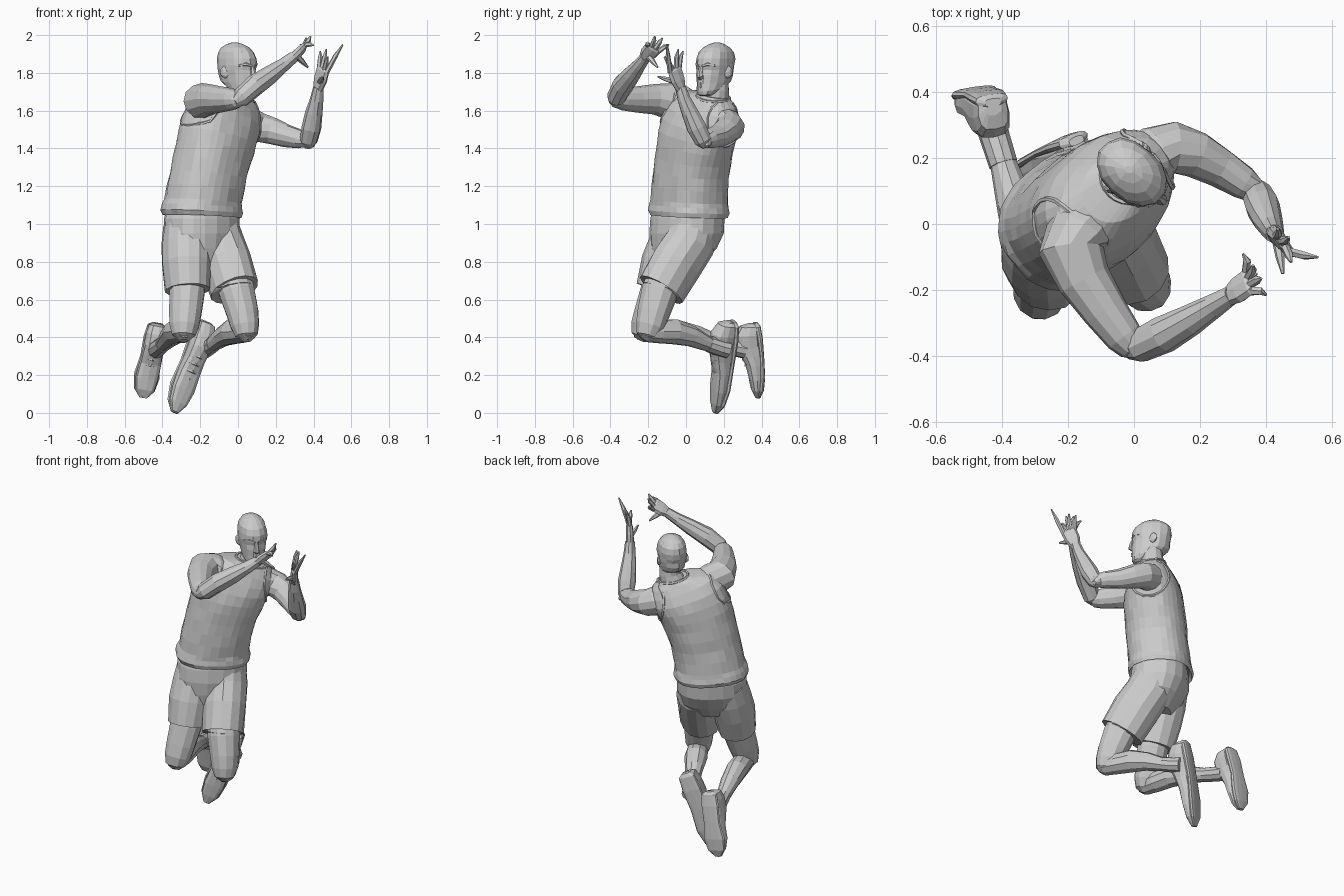
import bpy, bmesh, math, random
from mathutils import Vector as V

random.seed(4)
LAT = V((.74, .67, 0)).normalized()      # towards the figure's left side
FWD = V((.67, -.74, 0)).normalized()     # chest direction
UP = V((0, 0, 1))


def loft(name, rings, sides=10, noise=0.0):
    """Skin rings (centre, axis A, axis B, roundness power), with closed ends."""
    bm = bmesh.new()
    loops = []
    for c, a, b, p in rings:
        loop = []
        for i in range(sides):
            t = 2 * math.pi * i / sides
            ct, st = math.cos(t), math.sin(t)
            q = c + a * math.copysign(abs(ct) ** p, ct) + b * math.copysign(abs(st) ** p, st)
            q += (q - c).normalized() * random.uniform(-noise, noise)
            loop.append(bm.verts.new(q))
        loops.append(loop)
    for r, s in zip(loops, loops[1:]):
        for i in range(sides):
            j = (i + 1) % sides
            bm.faces.new((r[i], r[j], s[j], s[i]))
    bm.faces.new(loops[0][::-1])
    bm.faces.new(loops[-1])
    bmesh.ops.recalc_face_normals(bm, faces=bm.faces)
    me = bpy.data.meshes.new(name)
    bm.to_mesh(me)
    bm.free()
    ob = bpy.data.objects.new(name, me)
    bpy.context.collection.objects.link(ob)
    return ob


def tube(name, pts, sides=10, ref=LAT, noise=0.0, deep=1.0):
    """Limb through (x, y, z, radius) points; deep stretches it across ref."""
    ps = [V(p[:3]) for p in pts]
    rings = []
    for i, p in enumerate(pts):
        t = (ps[min(i + 1, len(ps) - 1)] - ps[max(i - 1, 0)]).normalized()
        a = (ref - t * ref.dot(t)).normalized()
        rings.append((ps[i], a * p[3], t.cross(a) * p[3] * deep, 1))
    return loft(name, rings, sides, noise)


def body_rings(rows):
    """Rows: x, y, z, half width, half depth, sideways slope."""
    return [(V((x, y, z)), (LAT - UP * s) * a, FWD * b, .87) for x, y, z, a, b, s in rows]


# Sleeveless top with a loose hem
tank = loft("tank_top", body_rings([
    (-.192, .016, 1.065, .19, .165, .05), (-.192, .016, 1.04, .212, .183, .05),
    (-.192, .016, 1.065, .222, .192, .05), (-.19, .016, 1.095, .217, .187, .06),
    (-.184, .018, 1.12, .208, .183, .07), (-.172, .02, 1.19, .206, .182, .1),
    (-.157, .026, 1.26, .204, .18, .12), (-.142, .036, 1.33, .206, .18, .15),
    (-.122, .047, 1.40, .21, .179, .19), (-.108, .058, 1.46, .213, .177, .23),
    (-.09, .075, 1.52, .214, .17, .27), (-.072, .095, 1.575, .212, .153, .32),
    (-.05, .113, 1.625, .192, .125, .36), (-.028, .133, 1.66, .145, .1, .34),
    (-.012, .147, 1.68, .085, .08, .2)]), 32, .003)


# Armhole trims and collar, laid on the cloth
def trim(name, c, a, b, r=.008, n=24):
    pts = []
    for i in range(n + 1):
        p = c + a * math.cos(2 * math.pi * i / n) + b * math.sin(2 * math.pi * i / n)
        pts.append((*tank.closest_point_on_mesh(p)[1], r))
    tube(name, pts, 5, a.cross(b).normalized())


for side, s in (("right", -1), ("left", 1)):
    c = V((-.07, .093, 1.56)) + (LAT - UP * .32) * .16 * s
    trim(side + "_armhole_trim", c, FWD * .12, UP * .11 + LAT * (-.03 * s))
trim("collar_trim", V((-.01, .148, 1.672)), (LAT - UP * .25) * .088, FWD * .085 - UP * .02)

# Shorts: seat and two legs
loft("shorts_seat", body_rings([
    (-.192, .012, 1.09, .185, .162, 0), (-.192, .01, 1.03, .206, .172, 0),
    (-.192, .004, .95, .208, .17, 0), (-.185, -.012, .87, .19, .145, 0),
    (-.172, -.035, .79, .12, .11, 0)]), 18, .003)
SHORTS = {
    "right": [(-.275, -.03, 1.0, .112), (-.274, -.065, .9, .124), (-.272, -.105, .79, .124),
              (-.268, -.148, .65, .113), (-.268, -.146, .657, .095)],
    "left": [(-.115, .05, 1.0, .112), (-.1, .02, .9, .126), (-.06, -.05, .79, .129),
             (-.018, -.13, .65, .122), (-.019, -.128, .657, .1)]}
for side, pts in SHORTS.items():
    tube(side + "_shorts_leg", pts, 14, LAT, .004, 1.12)

# Legs: thigh and folded shin
LEGS = {
    "right": ([(-.268, -.125, .72, .09), (-.27, -.15, .64, .094), (-.278, -.19, .53, .087),
               (-.284, -.213, .46, .079), (-.287, -.23, .41, .062), (-.287, -.233, .385, .025)],
              [(-.284, -.27, .435, .035), (-.286, -.23, .43, .056), (-.3, -.15, .43, .062),
               (-.33, -.05, .43, .066), (-.36, .06, .405, .056), (-.395, .18, .365, .04),
               (-.42, .26, .345, .037), (-.435, .31, .335, .04)]),
    "left": ([(-.025, -.11, .72, .095), (-.005, -.14, .64, .097), (.025, -.172, .53, .087),
              (.038, -.19, .46, .078), (.044, -.205, .41, .06), (.046, -.207, .385, .025)],
             [(.065, -.24, .435, .035), (.05, -.207, .43, .056), (.02, -.145, .43, .062),
              (-.03, -.06, .43, .068), (-.08, .03, .405, .056), (-.13, .12, .365, .041),
              (-.16, .18, .345, .038), (-.18, .22, .335, .04)])}
for side, (thigh, shin) in LEGS.items():
    tube(side + "_thigh", thigh, 12, LAT, .002)
    tube(side + "_shin", shin, 10, LAT, .002)
    tube(side + "_sock", [(*p[:3], r) for p, r in zip(shin[-3:], (.044, .046, .048))], 10)

# Shoes: toes hang down, soles face backwards
SHOES = {"right": (V((-.43, .39, .475)), V((-.505, .405, .085)), V((-.15, 1, 0))),
         "left": (V((-.185, .272, .48)), V((-.345, .178, .005)), V((-.4, .9, 0)))}
for side, (heel, toe, n) in SHOES.items():
    ax = toe - heel
    n = (n - ax * n.dot(ax) / ax.length_squared).normalized()
    w = ax.cross(n).normalized()

    def sole_at(t):
        return heel + ax * t + n * (.018 * math.sin(math.pi * t))

    def section(t, hw, h0, h1):
        return (sole_at(t) - n * (h0 + h1) / 2, w * hw, n * (h1 - h0) / 2, .7)

    loft(side + "_shoe_upper", [section(*r) for r in (
        (0, .026, .02, .06), (.03, .045, .01, .105), (.14, .056, .01, .138), (.3, .056, .01, .145),
        (.42, .056, .01, .125), (.55, .058, .01, .1), (.75, .062, .01, .082),
        (.9, .052, .01, .062), (1, .022, .015, .04))], 12, .003)
    loft(side + "_shoe_sole", [section(*r) for r in (
        (-.01, .025, .01, .035), (.03, .05, 0, .035), (.2, .057, 0, .035), (.45, .054, .004, .032),
        (.72, .07, 0, .032), (.9, .057, 0, .032), (1.01, .02, .012, .034))], 12)
    for k in range(4):      # laces across the instep
        c = sole_at(.4 + .08 * k) - n * (.127 - .013 * k)
        low = n * .014
        tube(f"{side}_lace_{k + 1}", [(*(c - w * .036 + low), .006), (*c, .007), (*(c + w * .036 + low), .006)], 5, n)

# Arms: upper arm, forearm
ARMS = {
    "right": ([(-.12, .03, 1.61, .08), (-.165, -.02, 1.63, .102), (-.19, -.08, 1.65, .098),
               (-.15, -.17, 1.662, .08), (-.09, -.26, 1.66, .07), (-.03, -.34, 1.66, .059),
               (.0, -.375, 1.66, .045), (.01, -.395, 1.66, .02)],
              [(-.02, -.385, 1.645, .025), (.015, -.37, 1.67, .052), (.09, -.335, 1.735, .057),
               (.17, -.29, 1.79, .048), (.24, -.248, 1.84, .036), (.295, -.215, 1.885, .029)]),
    "left": ([(.02, .17, 1.55, .075), (.07, .215, 1.525, .086), (.12, .232, 1.51, .08),
              (.19, .21, 1.49, .07), (.26, .17, 1.465, .06), (.33, .125, 1.45, .051),
              (.37, .1, 1.44, .04), (.4, .112, 1.41, .01)],
             [(.37, .105, 1.405, .02), (.373, .09, 1.44, .047), (.388, .055, 1.51, .053),
              (.402, .02, 1.59, .045), (.415, -.01, 1.66, .036), (.425, -.03, 1.725, .028)])}
for side, (upper, fore) in ARMS.items():
    tube(side + "_upper_arm", upper, 12, UP if side == "right" else FWD, .002)
    tube(side + "_forearm", fore, 10, LAT, .002)

# Hands: flat palm, spread fingers
HANDS = {
    "right": (V((.29, -.218, 1.88)), V((.345, -.175, 1.93)), V((.1, .7, -.1)),
              [(.4, -.215, 1.945), (.385, -.165, 1.995), (.36, -.125, 1.985), (.33, -.09, 1.95)], (.37, -.15, 1.83)),
    "left": (V((.425, -.03, 1.72)), V((.45, -.06, 1.815)), V((.5, -.6, 0)),
             [(.435, -.015, 1.915), (.468, -.04, 1.925), (.555, -.1, 1.95), (.475, -.115, 1.885)], (.45, -.15, 1.78))}
for side, (wrist, knuckle, across, tips, thumb) in HANDS.items():
    d = (knuckle - wrist).normalized()
    a = (across - d * across.dot(d)).normalized()
    b = d.cross(a)
    loft(side + "_palm", [(wrist - d * .01, a * .028, b * .024, 1), (wrist.lerp(knuckle, .45), a * .045, b * .023, .8),
                          (knuckle, a * .047, b * .019, .8), (knuckle + d * .012, a * .038, b * .012, .8)], 8)
    for k, tip in enumerate(sorted(tips, key=lambda p: V(p).dot(a))):
        root = knuckle + a * (-.033 + .022 * k)
        mid = root.lerp(V(tip), .5) + d * .012
        tube(f"{side}_finger_{k + 1}", [(*root, .014), (*mid, .013), (*tip, .004)], 6, b)
    root = wrist.lerp(knuckle, .3)
    tube(side + "_thumb", [(*root, .018), (*root.lerp(V(thumb), .55), .014), (*thumb, .005)], 6, a)

# Neck and head
HF = V((.74, -.67, 0)).normalized()
HL = V((.67, .74, 0)).normalized()
HC = V((-.004, .153, 0))
tube("neck", [(-.03, .14, 1.6, .1), (-.012, .158, 1.665, .074), (0, .165, 1.71, .064), (0, .16, 1.78, .062)], 12)


def head_at(f, l, z):
    return HC + HF * f + HL * l + UP * z


loft("head", [(head_at(o, 0, z), HL * w, HF * b + UP * s, .95) for z, o, b, w, s in (
    (1.678, .075, .025, .025, 0), (1.69, .06, .05, .046, -.008), (1.715, .03, .085, .064, -.014),
    (1.75, .008, .106, .074, -.008), (1.785, 0, .112, .079, 0), (1.815, -.003, .11, .083, 0),
    (1.84, -.003, .117, .085, 0), (1.875, -.006, .117, .085, 0), (1.91, -.01, .106, .078, 0),
    (1.935, -.014, .08, .06, 0), (1.952, -.016, .048, .036, 0), (1.962, -.016, .012, .01, 0))], 14, .003)
tube("nose", [(*head_at(.106, 0, 1.838), .009), (*head_at(.116, 0, 1.805), .014),
              (*head_at(.118, 0, 1.782), .019), (*head_at(.106, 0, 1.768), .012)], 6, HL)
for part, z in (("upper_lip", 1.742), ("lower_lip", 1.727)):
    tube(part, [(*head_at(.085, -.03, z), .004), (*head_at(.11, 0, z), .01), (*head_at(.085, .03, z), .004)], 6, UP)
for side, s in (("right", -1), ("left", 1)):
    tube(side + "_brow", [(*head_at(.11, .012 * s, 1.838), .008), (*head_at(.097, .038 * s, 1.846), .011),
                          (*head_at(.067, .066 * s, 1.838), .006)], 6, UP)
    loft(side + "_ear", [(head_at(-.008 - k * .006, s * (.072 + k * .007), 1.805), HF * r * .6, UP * r, 1)
                         for k, r in enumerate((.03, .034, .03, .02))], 8)
